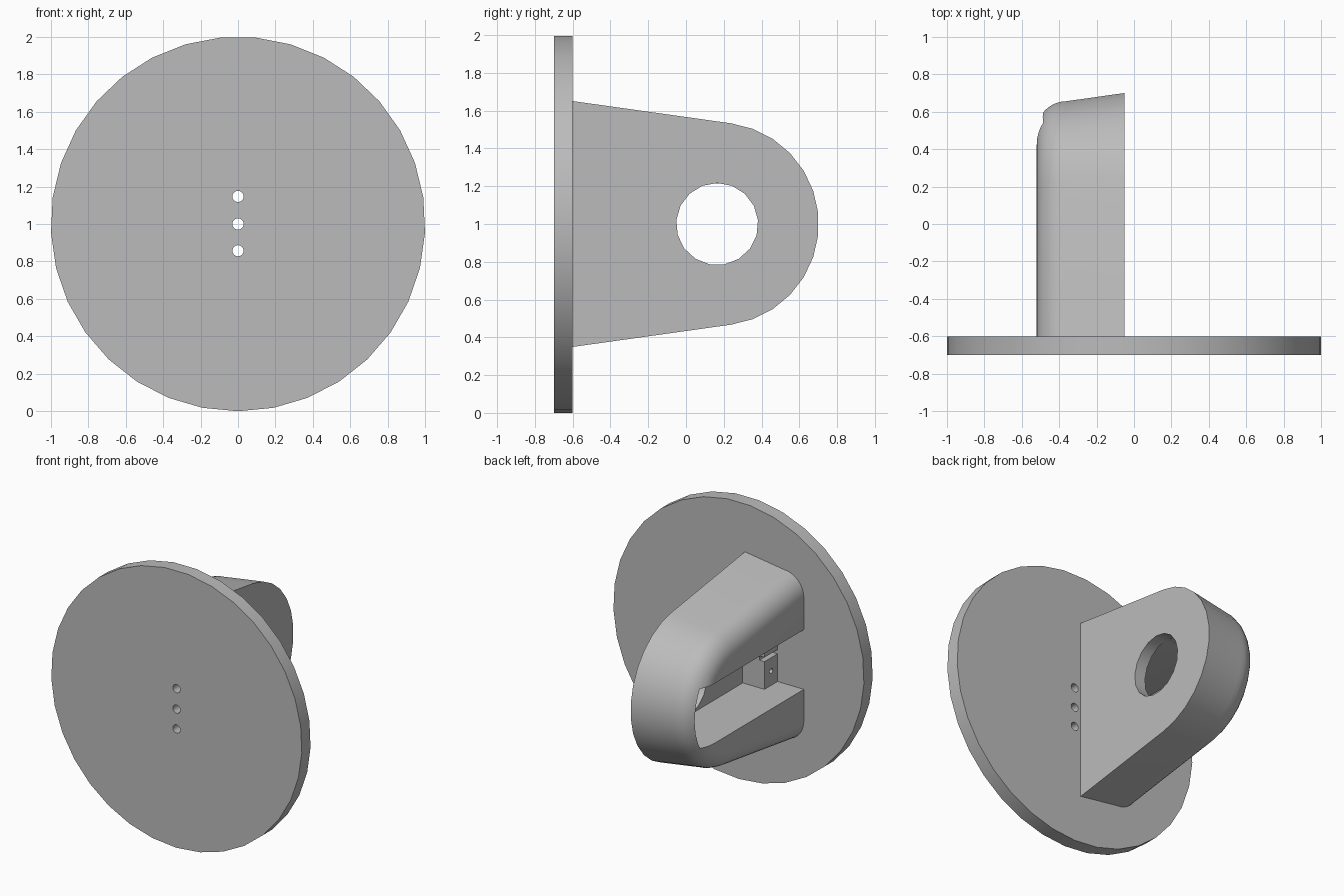
import bpy, bmesh
from math import sin, cos, tan, pi, radians

cube = bpy.data.objects.get("Cube")
if cube:
    bpy.data.objects.remove(cube, do_unlink=True)

gray = bpy.data.materials.new("plain_gray")
gray.use_nodes = True
gray.diffuse_color = (0.5, 0.5, 0.5, 1)
gray.node_tree.nodes["Principled BSDF"].inputs["Base Color"].default_value = (0.5, 0.5, 0.5, 1)

HUB_Y, HUB_Z = 0.165, 1.0    # centre of the rounded end
DRAFT = radians(8)
PLATE_BACK = -0.6
SLOT = 0.215                 # half height of the slot, and radius of the hole


def loft(name, rings):
    """Closed solid through rings with equal point counts."""
    bm = bmesh.new()
    rows = [[bm.verts.new(p) for p in ring] for ring in rings]
    n = len(rows[0])
    for a, b in zip(rows, rows[1:]):
        for i in range(n):
            j = (i + 1) % n
            bm.faces.new((a[i], a[j], b[j], b[i]))
    bm.faces.new(rows[0][::-1])
    bm.faces.new(rows[-1])
    bmesh.ops.recalc_face_normals(bm, faces=bm.faces)
    mesh = bpy.data.meshes.new(name)
    bm.to_mesh(mesh)
    bm.free()
    mesh.materials.append(gray)
    obj = bpy.data.objects.new(name, mesh)
    bpy.context.collection.objects.link(obj)
    return obj


def box(name, x, y, z):
    return loft(name, [[(x[0], y[0], h), (x[1], y[0], h), (x[1], y[1], h), (x[0], y[1], h)] for h in z])


def circle(r, n, start):
    return [(r * cos(start + 2 * pi * i / n), r * sin(start + 2 * pi * i / n)) for i in range(n)]


def rod_x(name, y, z, r, n, x0, x1):
    return loft(name, [[(x, y + a, z + b) for a, b in circle(r, n, pi / 2)] for x in (x0, x1)])


def rod_y(name, x, z, r, n, y0, y1):
    return loft(name, [[(x + a, y, z + b) for a, b in circle(r, n, -pi / 2)] for y in (y0, y1)])


def select(obj):
    bpy.ops.object.select_all(action='DESELECT')
    obj.select_set(True)
    bpy.context.view_layer.objects.active = obj


def cut(obj, cutter):
    cutter.hide_render = True
    mod = obj.modifiers.new("cut", 'BOOLEAN')
    mod.operation = 'DIFFERENCE'
    mod.solver = 'EXACT'
    mod.object = cutter
    select(obj)
    bpy.ops.object.modifier_apply(modifier=mod.name)
    bpy.data.objects.remove(cutter, do_unlink=True)


def finish(obj):
    select(obj)
    bpy.ops.object.shade_smooth_by_angle(angle=radians(30))


# Round plate with three screw holes
plate = rod_y("round_plate", 0, 1, 1.0, 33, -0.7, PLATE_BACK)
for z in (0.857, 1.0, 1.147):
    cut(plate, rod_y("screw_cutter", 0, z, 0.03, 16, -0.8, -0.5))
finish(plate)


# Bracket: tapered tongue with a rounded end, drafted sides and a filleted outer edge
def tongue(x, r, segments=13):
    y0 = PLATE_BACK - 0.005
    reach = r / cos(DRAFT) + (HUB_Y - y0) * tan(DRAFT)
    sweep = pi / 2 - DRAFT
    ring = [(x, y0, HUB_Z - reach)]
    for i in range(segments + 1):
        a = -sweep + 2 * sweep * i / segments
        ring.append((x, HUB_Y + r * cos(a), HUB_Z + r * sin(a)))
    return ring + [(x, y0, HUB_Z + reach)]


FILLET = 0.16
rings = [tongue(-0.05, 0.538)]
for i in range(9):
    t = pi / 2 * i / 8
    rings.append(tongue(-0.36 - FILLET * sin(t), 0.334 + FILLET * cos(t)))
bracket = loft("bracket", rings)

# Slot open to the outer side, with an end concentric to the tongue
END_R = 0.43
profile = [(-0.65, HUB_Z - SLOT)]
for i in range(9):
    a = radians(-30 + 60 * i / 8)
    profile.append((HUB_Y + END_R * cos(a), HUB_Z + END_R * sin(a)))
profile.append((-0.65, HUB_Z + SLOT))
cut(bracket, loft("slot_cutter", [[(x, y, z) for y, z in profile] for x in (-0.7, -0.136)]))

# Round hole through the inner wall
cut(bracket, rod_x("hole_cutter", HUB_Y, HUB_Z, SLOT + 0.002, 17, -0.2, 0.1))
finish(bracket)

# Mounting block at the root of the slot, with a notch and two pin holes
block = box("mounting_block", (-0.31, -0.1), (-0.605, -0.452), (0.77, 1.23))
cut(block, box("notch_cutter", (-0.4, -0.27), (-0.7, -0.4), (0.985, 1.015)))
for z in (0.888, 1.112):
    cut(block, rod_x("pin_cutter", -0.528, z, 0.018, 12, -0.4, -0.2))
finish(block)
